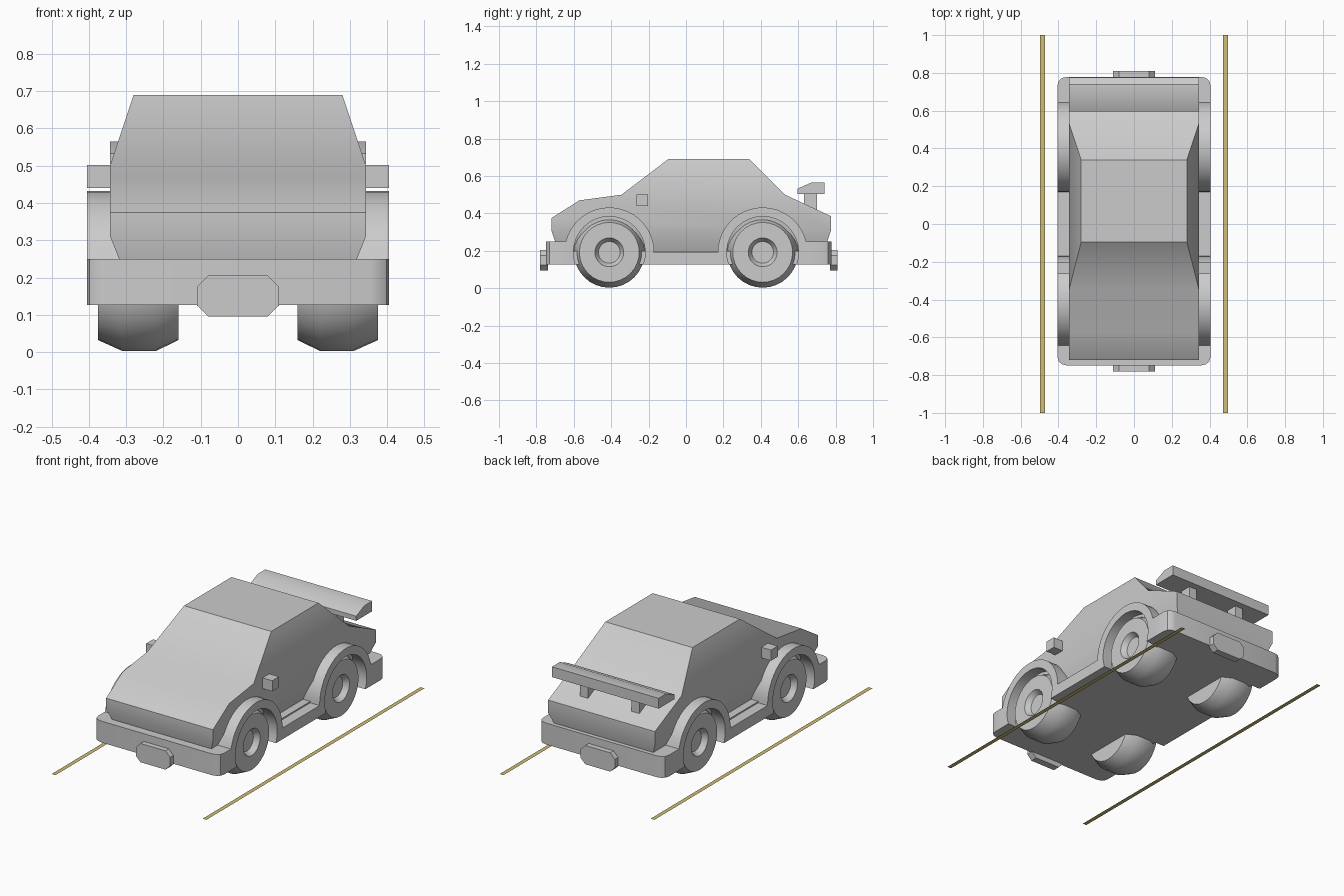
import bpy, bmesh, math

if "Cube" in bpy.data.objects:
    bpy.data.objects.remove(bpy.data.objects["Cube"])


def material(name, rgb):
    m = bpy.data.materials.new(name)
    m.diffuse_color = (*rgb, 1)
    m.use_nodes = True
    m.node_tree.nodes["Principled BSDF"].inputs["Base Color"].default_value = m.diffuse_color
    return m


GREY = material("body grey", (0.6, 0.6, 0.6))
TAN = material("lane tan", (0.62, 0.51, 0.18))


def finish(name, verts, faces, mat=GREY, smooth=True):
    me = bpy.data.meshes.new(name)
    me.from_pydata(verts, [], faces)
    bm = bmesh.new()
    bm.from_mesh(me)
    bmesh.ops.remove_doubles(bm, verts=bm.verts, dist=1e-5)
    if len(faces) > 1:
        bmesh.ops.recalc_face_normals(bm, faces=bm.faces)
    bm.to_mesh(me)
    bm.free()
    me.materials.append(mat)
    ob = bpy.data.objects.new(name, me)
    bpy.context.collection.objects.link(ob)
    if smooth:
        bpy.ops.object.select_all(action='DESELECT')
        ob.select_set(True)
        bpy.context.view_layer.objects.active = ob
        bpy.ops.object.shade_smooth_by_angle(angle=math.radians(30))
    return ob


def prism(name, pts, axis, a, b):
    """Extrude a 2D outline along an axis from a to b."""
    def place(p, t):
        return {'x': (t, p[0], p[1]), 'y': (p[0], t, p[1]), 'z': (p[0], p[1], t)}[axis]
    n = len(pts)
    verts = [place(p, a) for p in pts] + [place(p, b) for p in pts]
    faces = [list(range(n)), list(range(n, 2 * n))]
    faces += [[i, (i + 1) % n, (i + 1) % n + n, i + n] for i in range(n)]
    return finish(name, verts, faces)


def box(name, x0, x1, y0, y1, z0, z1):
    return prism(name, [(x0, y0), (x1, y0), (x1, y1), (x0, y1)], 'z', z0, z1)


def arc(cy, cz, r, a0, a1, n=20):
    angles = [math.radians(a0 + (a1 - a0) * i / n) for i in range(n + 1)]
    return [(cy + r * math.cos(t), cz + r * math.sin(t)) for t in angles]


# Body shell: side outline as (y, z, half width)
W = 0.343
shell = [(-0.68, 0.19, 0.295), (-0.72, 0.31, W), (-0.72, 0.375, W), (-0.57, 0.47, W),
         (-0.345, 0.50, W), (-0.095, 0.69, 0.28), (0.34, 0.69, 0.28), (0.53, 0.50, W),
         (0.775, 0.385, W), (0.775, 0.31, W), (0.735, 0.19, 0.295)]
n = len(shell)
verts = [(s * w, y, z) for s in (-1, 1) for y, z, w in shell]
faces = [[i, (i + 1) % n, (i + 1) % n + n, i + n] for i in range(n)]
for side in ([0, 1, 9, 10], [1, 2, 3, 4, 7, 8, 9], [4, 5, 6, 7]):
    faces += [side, [i + n for i in side]]
finish("body_shell", verts, faces)

# Floor between the skirts
box("floor", -0.345, 0.345, -0.68, 0.70, 0.126, 0.20)

# Side skirts with wheel arches
WY, WZ = 0.41, 0.192
outline = [(-0.65, 0.126), (-0.65, 0.25)]
outline += arc(-WY, WZ, 0.24, 166, 0) + arc(WY, WZ, 0.24, 180, 14)
outline += [(0.65, 0.25), (0.65, 0.126)]
outline += arc(WY, WZ, 0.192, -20, 200) + arc(-WY, WZ, 0.192, -20, 200)
for s, side in ((-1, "left"), (1, "right")):
    prism(side + "_skirt", outline, 'x', s * 0.29, s * 0.405)
    box(side + "_mirror", s * 0.33, s * 0.405, -0.264, -0.202, 0.44, 0.502)

# Bumpers with rounded corners, and number plates
half = [(0.405, 0.10), (0.405, 0.045), (0.398, 0.02), (0.38, 0.006), (0.355, 0)]
plate = [(-0.11, 0.125), (-0.08, 0.096), (0.08, 0.096), (0.11, 0.125),
         (0.11, 0.175), (0.08, 0.205), (-0.08, 0.205), (-0.11, 0.175)]
for name, end, s in (("front", -0.749, 1), ("rear", 0.779, -1)):
    inner = 0.10 if s == 1 else 0.13
    right = [(x, end + s * (inner if d == 0.10 else d)) for x, d in half]
    left = [(-x, y) for x, y in reversed(right)]
    prism(name + "_bumper", right + left, 'z', 0.126, 0.25)
    prism(name + "_plate", plate, 'y', end + s * 0.01, end - s * 0.031)

# Rear wing on two posts
prism("wing", [(0.595, 0.505), (0.74, 0.505), (0.74, 0.565), (0.67, 0.565), (0.595, 0.532)],
      'x', -0.343, 0.343)
for s, side in ((-1, "left"), (1, "right")):
    box(side + "_wing_post", s * 0.14, s * 0.19, 0.632, 0.70, 0.40, 0.508)

# Wheels: revolved section as (x, radius)
section = [(0.16, 0), (0.16, 0.16), (0.22, 0.189), (0.31, 0.189), (0.375, 0.16),
           (0.375, 0.077), (0.345, 0.058), (0.345, 0)]
SEG = 32
for s, side in ((-1, "left"), (1, "right")):
    for cy, end in ((-WY, "front"), (WY, "rear")):
        verts, faces = [], []
        for k in range(SEG):
            t = 2 * math.pi * k / SEG
            verts += [(s * x, cy + r * math.cos(t), WZ + r * math.sin(t)) for x, r in section]
        m = len(section)
        for k in range(SEG):
            a, b = k * m, (k + 1) % SEG * m
            for i in range(m - 1):
                quad = [a + i, a + i + 1, b + i + 1, b + i]
                if i == 0:
                    quad = [0, a + 1, b + 1]
                elif i == m - 2:
                    quad = [a + i, m - 1, b + i]
                faces.append(quad)
        finish(f"{end}_{side}_wheel", verts, faces)

# Flat lane lines on the ground
for s, side in ((-1, "left"), (1, "right")):
    x0, x1 = s * 0.485 - 0.0125, s * 0.485 + 0.0125
    finish(side + "_lane_line", [(x0, -1, 0), (x1, -1, 0), (x1, 1, 0), (x0, 1, 0)],
           [[0, 1, 2, 3]], TAN, False)
